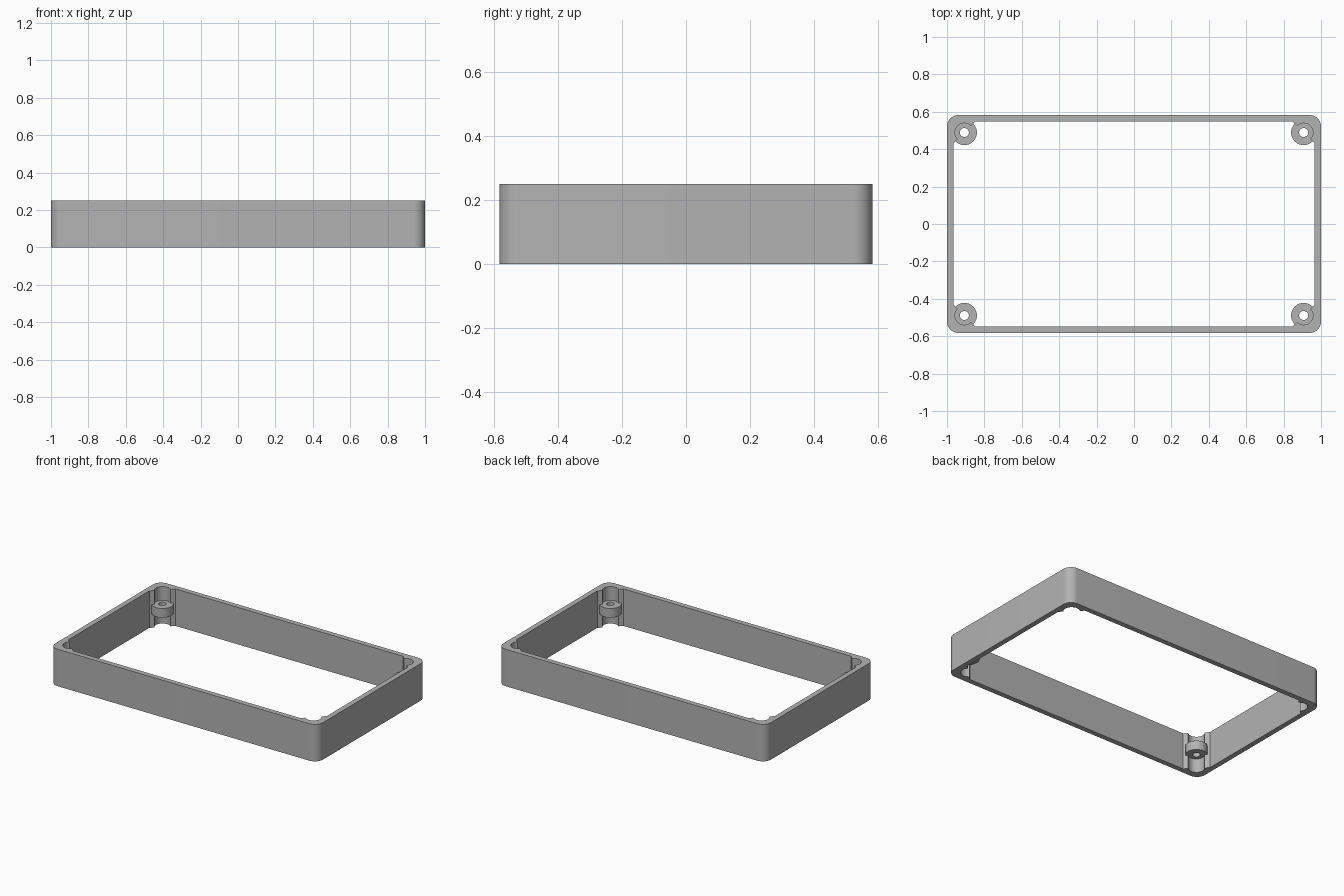
import bpy, bmesh, math

if "Cube" in bpy.data.objects:
    bpy.data.objects.remove(bpy.data.objects["Cube"])

HX, HY, H = 1.0, 0.582, 0.25        # half length, half width, height
WALL, RADIUS = 0.035, 0.06
CX, CY = 0.907, 0.489               # screw boss centre
Z0, Z1 = 0.094, 0.156               # screw boss bottom and top
CORNERS = [(1, 1), (-1, 1), (-1, -1), (1, -1)]

grey = bpy.data.materials.new("grey plastic")
grey.diffuse_color = (0.45, 0.45, 0.45, 1)
grey.use_nodes = True
grey.node_tree.nodes["Principled BSDF"].inputs["Base Color"].default_value = grey.diffuse_color


def prisms(name, outlines, spans):
    """Extrude every outline over every (bottom, top) span in one object."""
    bm = bmesh.new()
    for pts in outlines:
        for lo, hi in spans:
            face = bm.faces.new([bm.verts.new((x, y, lo)) for x, y in pts])
            top = bmesh.ops.extrude_face_region(bm, geom=[face])["geom"]
            for v in top:
                if isinstance(v, bmesh.types.BMVert):
                    v.co.z = hi
    bmesh.ops.recalc_face_normals(bm, faces=bm.faces)
    mesh = bpy.data.meshes.new(name)
    bm.to_mesh(mesh)
    bm.free()
    mesh.materials.append(grey)
    obj = bpy.data.objects.new(name, mesh)
    bpy.context.collection.objects.link(obj)
    return obj


def circle(cx, cy, r, n=48):
    return [(cx + r * math.cos(math.tau * i / n),
             cy + r * math.sin(math.tau * i / n)) for i in range(n)]


def rounded_rectangle(hx, hy, r, n=12):
    pts = []
    for q, (sx, sy) in enumerate(CORNERS):
        for i in range(n + 1):
            a = math.pi / 2 * (q + i / n)
            pts.append((sx * (hx - r) + r * math.cos(a),
                        sy * (hy - r) + r * math.sin(a)))
    return pts


def at_corners(r):
    return [circle(sx * CX, sy * CY, r) for sx, sy in CORNERS]


def combine(target, tool, operation):
    mod = target.modifiers.new(operation.lower(), "BOOLEAN")
    mod.operation, mod.solver, mod.object = operation, "EXACT", tool
    bpy.context.view_layer.objects.active = target
    bpy.ops.object.modifier_apply(modifier=mod.name)
    bpy.data.objects.remove(tool)


# Open frame wall
frame = prisms("case_frame", [rounded_rectangle(HX, HY, RADIUS)], [(0, H)])
ix, iy = HX - WALL, HY - WALL
inner = [(sx * ix, sy * iy) for sx, sy in CORNERS]
combine(frame, prisms("inner_cutter", [inner], [(-0.1, H + 0.1)]), "DIFFERENCE")

# Full-height corner posts, cut off along the diagonal
post = [(0.07, 0.07), (-0.058, 0.07), (-0.058, 0.058), (0.058, -0.058), (0.07, -0.058)]
posts = [[(sx * (CX + x), sy * (CY + y)) for x, y in post] for sx, sy in CORNERS]
combine(frame, prisms("corner_posts", posts, [(0, H)]), "UNION")

# Pockets above and below each boss
combine(frame, prisms("pocket_cutters", at_corners(0.05),
                      [(-0.1, Z0), (Z1, H + 0.1)]), "DIFFERENCE")

# Round screw bosses at mid height, with through holes
combine(frame, prisms("screw_bosses", at_corners(0.067), [(Z0, Z1)]), "UNION")
combine(frame, prisms("hole_cutters", at_corners(0.024), [(-0.1, H + 0.1)]), "DIFFERENCE")

frame.select_set(True)
bpy.context.view_layer.objects.active = frame
bpy.ops.object.shade_smooth_by_angle(angle=math.radians(30))
